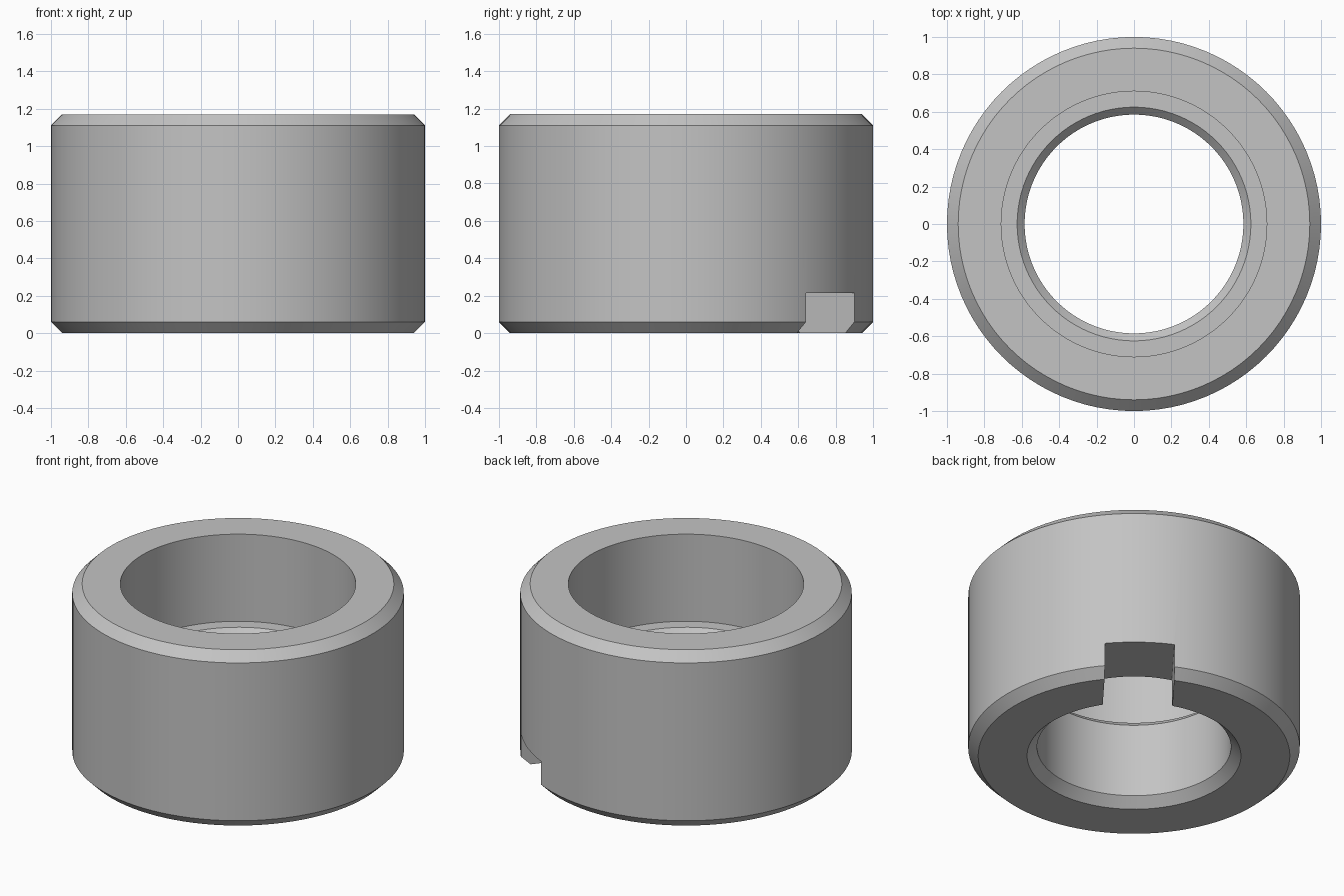
import bpy
import bmesh
from math import radians, cos, sin
from mathutils import Matrix, Vector

old = bpy.data.objects.get("Cube")
if old:
    bpy.data.objects.remove(old, do_unlink=True)

HEIGHT = 1.17
CHAMFER = 0.06
SEGMENTS = 96
SHELF = 0.59
BORE = 0.585
SLOT_ANGLE = radians(52)
SLOT_WIDTH = 0.42
SLOT_HEIGHT = 0.215


def make_material(name, color):
    mat = bpy.data.materials.new(name)
    mat.use_nodes = True
    mat.diffuse_color = color
    mat.node_tree.nodes["Principled BSDF"].inputs["Base Color"].default_value = color
    return mat


def make_object(name, bm):
    bmesh.ops.recalc_face_normals(bm, faces=bm.faces)
    mesh = bpy.data.meshes.new(name)
    bm.to_mesh(mesh)
    bm.free()
    obj = bpy.data.objects.new(name, mesh)
    bpy.context.collection.objects.link(obj)
    return obj


steel = make_material("steel grey", (0.55, 0.55, 0.55, 1))

# Collar: closed wall section (radius, height) spun around the z axis
section = [
    (BORE + CHAMFER, 0), (1 - CHAMFER, 0), (1, CHAMFER),
    (1, HEIGHT - CHAMFER), (1 - CHAMFER, HEIGHT), (0.71, HEIGHT),
    (0.71, SHELF), (BORE + 0.04, SHELF), (BORE, SHELF - 0.04), (BORE, CHAMFER),
]
bm = bmesh.new()
verts = [bm.verts.new((r, 0, z)) for r, z in section]
edges = [bm.edges.new((v, verts[i - 1])) for i, v in enumerate(verts)]
bmesh.ops.spin(bm, geom=verts + edges, cent=(0, 0, 0), axis=(0, 0, 1),
               angle=radians(360), steps=SEGMENTS, use_merge=True)
bmesh.ops.remove_doubles(bm, verts=bm.verts, dist=0.0001)
collar = make_object("collar", bm)
collar.data.materials.append(steel)

# Radial slot through the bottom of the wall
bm = bmesh.new()
bmesh.ops.create_cube(bm, size=1)
bmesh.ops.scale(bm, vec=(0.9, SLOT_WIDTH, SLOT_HEIGHT * 2), verts=bm.verts)
bmesh.ops.translate(bm, vec=Vector((0.75, 0, 0)), verts=bm.verts)
bmesh.ops.rotate(bm, cent=(0, 0, 0), matrix=Matrix.Rotation(SLOT_ANGLE, 3, "Z"),
                 verts=bm.verts)
cutter = make_object("slot_cutter", bm)
cutter.hide_render = True
cutter.data.materials.append(steel)

cut = collar.modifiers.new("slot", "BOOLEAN")
cut.operation = "DIFFERENCE"
cut.solver = "EXACT"
cut.object = cutter

bpy.ops.object.select_all(action="DESELECT")
collar.select_set(True)
bpy.context.view_layer.objects.active = collar
bpy.ops.object.modifier_apply(modifier=cut.name)
bpy.data.objects.remove(cutter, do_unlink=True)

# Smooth round walls with crisp chamfers and slot edges
bpy.ops.object.shade_smooth_by_angle(angle=radians(25))
